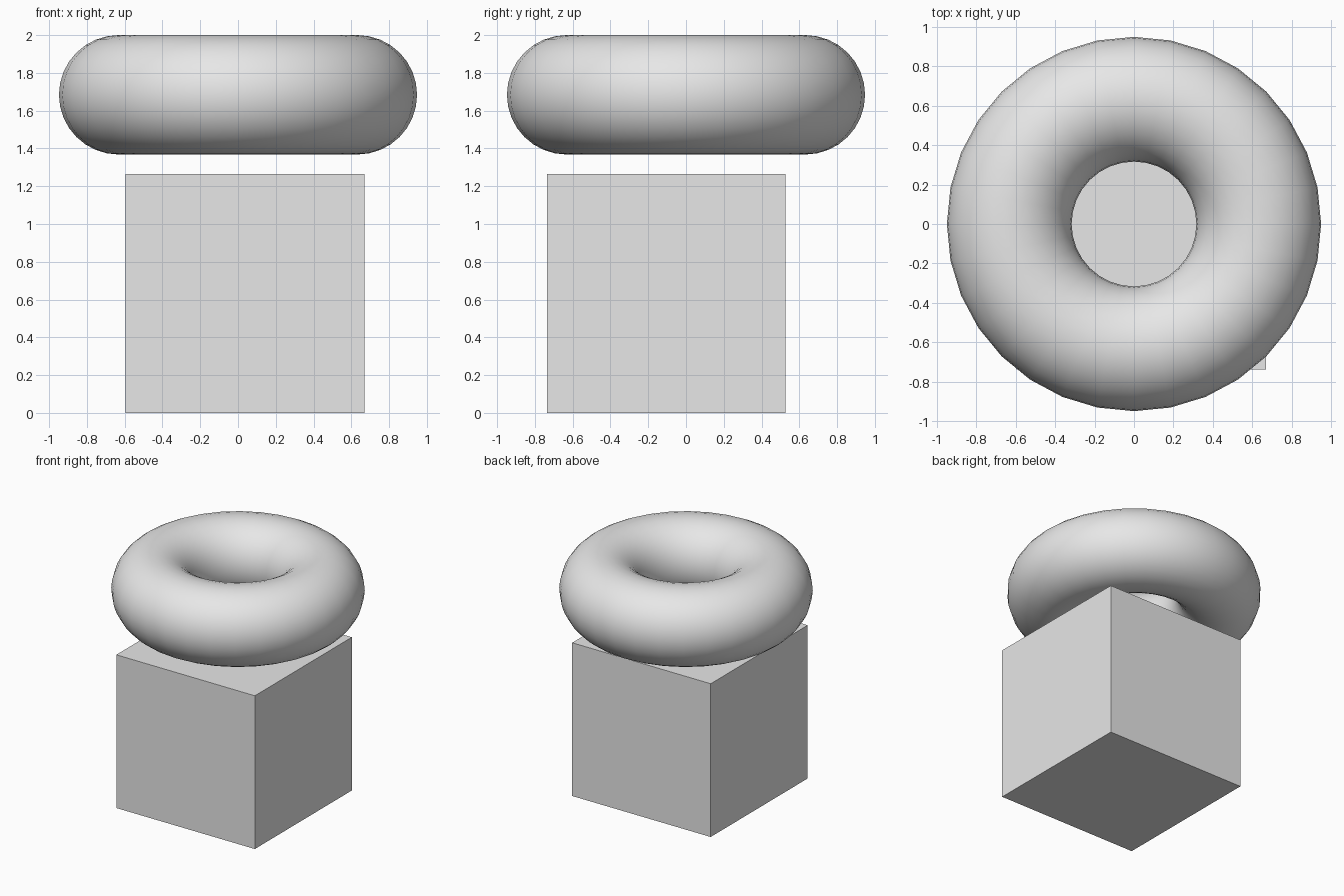
import bpy
import math

old = bpy.data.objects.get("Cube")
if old:
    bpy.data.objects.remove(old, do_unlink=True)

# One plain grey for everything
grey = bpy.data.materials.new("light grey")
grey.use_nodes = True
colour = (0.8, 0.8, 0.8, 1.0)
grey.diffuse_color = colour
grey.node_tree.nodes["Principled BSDF"].inputs["Base Color"].default_value = colour

UNIT = 0.632  # half the block's side, and the ring's major radius

# Block standing on the ground, slightly off centre
bpy.ops.mesh.primitive_cube_add(size=2 * UNIT, location=(0.037, -0.104, UNIT))
block = bpy.context.object
block.name = "block"
block.data.materials.append(grey)

# Smooth ring floating above the block
bpy.ops.mesh.primitive_torus_add(
    major_radius=UNIT, minor_radius=UNIT / 2,
    major_segments=32, minor_segments=32,
    location=(0, 0, 2 - UNIT / 2))
ring = bpy.context.object
ring.name = "ring"
ring.data.materials.append(grey)
bpy.ops.object.shade_smooth_by_angle(angle=math.radians(40))
